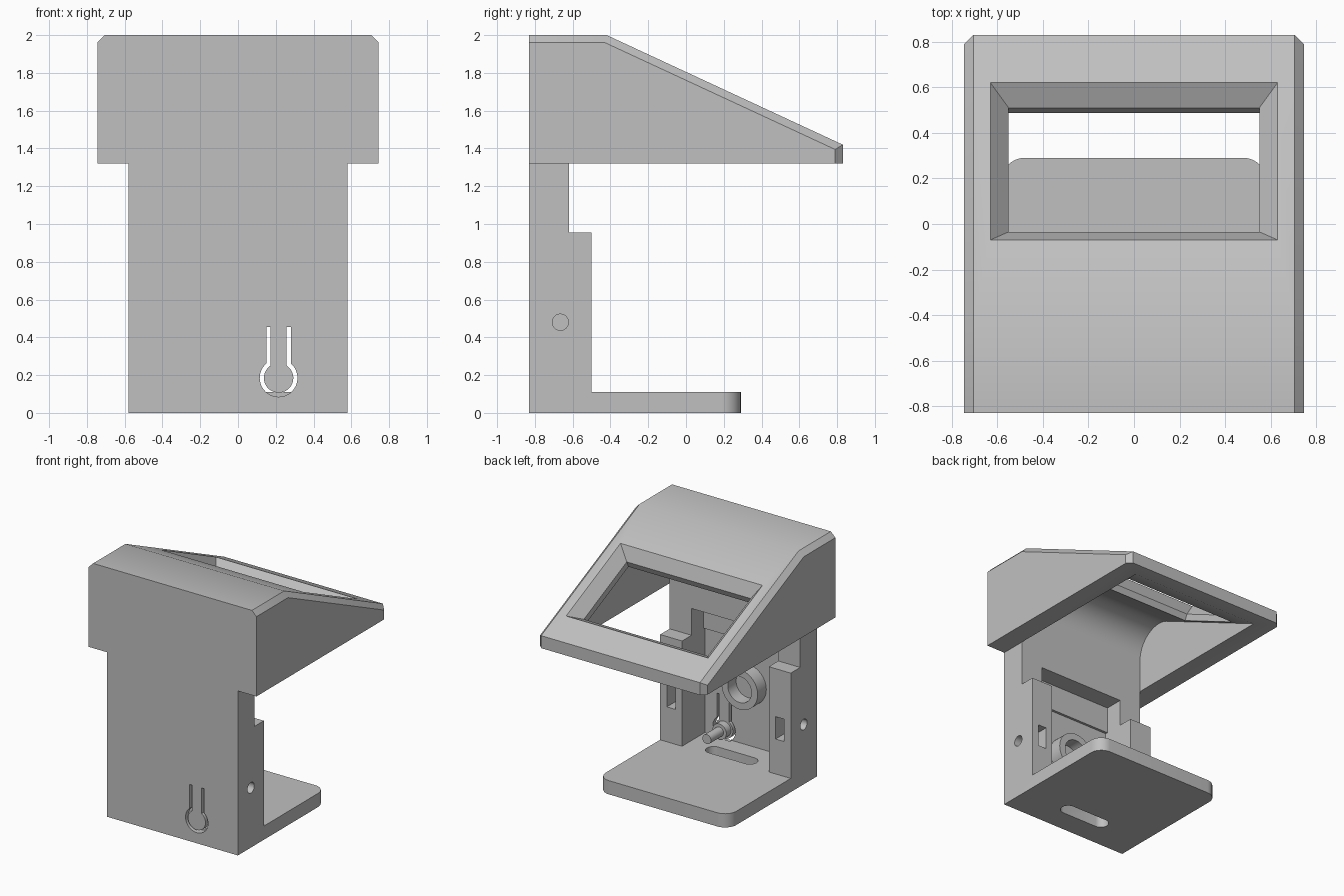
import bpy, bmesh
from math import sin, cos, asin, atan2, pi
from mathutils import Vector, Matrix

cube = bpy.data.objects.get("Cube")
if cube:
    bpy.data.objects.remove(cube, do_unlink=True)

grey = bpy.data.materials.new("light grey plastic")
grey.use_nodes = True
colour = (0.53, 0.53, 0.53, 1)
grey.diffuse_color = colour
grey.node_tree.nodes["Principled BSDF"].inputs["Base Color"].default_value = colour

PLACE = {
    "x": lambda a, b, c: (c, a, b),   # outline in y, z
    "y": lambda a, b, c: (a, c, b),   # outline in x, z
    "z": lambda a, b, c: (a, b, c),   # outline in x, y
}


def loft(name, rings, tweak=None):
    """Solid through matching rings of points, with capped ends."""
    bm = bmesh.new()
    loops = [[bm.verts.new(p) for p in ring] for ring in rings]
    n = len(loops[0])
    for low, high in zip(loops, loops[1:]):
        for i in range(n):
            j = (i + 1) % n
            bm.faces.new((low[i], low[j], high[j], high[i]))
    bm.faces.new(loops[0])
    bm.faces.new(loops[-1])
    if tweak:
        tweak(bm)
    bmesh.ops.recalc_face_normals(bm, faces=bm.faces)
    mesh = bpy.data.meshes.new(name)
    bm.to_mesh(mesh)
    bm.free()
    mesh.materials.append(grey)
    obj = bpy.data.objects.new(name, mesh)
    bpy.context.collection.objects.link(obj)
    return obj


def prism(name, outline, axis, lo, hi, tweak=None):
    return loft(name, [[PLACE[axis](a, b, c) for a, b in outline] for c in (lo, hi)], tweak)


def box(name, x, y, z):
    return prism(name, [(x[0], y[0]), (x[1], y[0]), (x[1], y[1]), (x[0], y[1])], "z", *z)


def arc(cx, cy, r, start, end, steps):
    angles = [start + (end - start) * i / steps for i in range(steps + 1)]
    return [(cx + r * cos(t), cy + r * sin(t)) for t in angles]


def circle(cx, cy, r, steps=40):
    return arc(cx, cy, r, 0, 2 * pi, steps)[:-1]


def activate(obj):
    bpy.ops.object.select_all(action="DESELECT")
    obj.select_set(True)
    bpy.context.view_layer.objects.active = obj


def cut(obj, *cutters):
    for cutter in cutters:
        cutter.hide_render = True
        mod = obj.modifiers.new("cut", "BOOLEAN")
        mod.operation, mod.solver, mod.object = "DIFFERENCE", "EXACT", cutter
        activate(obj)
        bpy.ops.object.modifier_apply(modifier=mod.name)
        bpy.data.objects.remove(cutter, do_unlink=True)


def finish(obj):
    activate(obj)
    bpy.ops.object.shade_smooth_by_angle(angle=pi / 6)


FRONT, BACK = -0.83, 0.83
HALF = 0.58          # half width of the stand
WALL = -0.62         # back face of the upper stand


# Stand: wall, posts and shelf in one profile, shelf corners rounded
def round_shelf(bm):
    edges = [e for e in bm.edges if all(v.co.y > 0.28 for v in e.verts)
             and abs(e.verts[0].co.z - e.verts[1].co.z) > 0.05]
    bmesh.ops.bevel(bm, geom=edges, offset=0.1, segments=10, profile=0.5, affect="EDGES")


stand = prism("stand", [(FRONT, 0), (0.29, 0), (0.29, 0.11), (-0.5, 0.11), (-0.5, 0.955),
                        (WALL, 0.955), (WALL, 1.32), (FRONT, 1.32)], "x", -HALF, HALF, round_shelf)

# Recess between the posts, slightly deeper in its lower part
cut(stand,
    box("upper_recess", (-0.385, 0.385), (-0.77, -0.3), (0.11, 1.17)),
    box("lower_recess", (-0.385, 0.385), (-0.79, -0.4), (0.11, 0.955)))

# Slot and side hole in each post
for side in (-1, 1):
    cut(stand,
        box("post_slot", sorted((side * 0.445, side * 0.52)), (-0.74, -0.4), (0.39, 0.57)),
        prism("side_hole", circle(-0.665, 0.48, 0.043, 24), "x", *sorted((side * 0.48, side * 0.7))))

# Rounded cable slot through the shelf
cut(stand, prism("cable_slot", arc(0.16, -0.58, 0.06, -pi / 2, pi / 2, 12)
                 + arc(-0.16, -0.58, 0.06, pi / 2, 3 * pi / 2, 12), "z", -0.1, 0.2))

# Thin slit that frees a flexible push tab in the front wall
bx, bz, top = 0.215, 0.185, 0.455
outer, inner = asin(0.065 / 0.1), asin(0.043 / 0.078)
slit = ([(bx - 0.065, top)]
        + arc(bx, bz, 0.1, pi / 2 + outer, 5 * pi / 2 - outer, 32)
        + [(bx + 0.065, top), (bx + 0.043, top)]
        + arc(bx, bz, 0.078, 5 * pi / 2 - inner, pi / 2 + inner, 32)
        + [(bx - 0.043, top)])
cut(stand, prism("tab_slit", slit, "y", -0.9, -0.77))
finish(stand)

# Push pin behind the tab
finish(prism("pin_collar", circle(bx, bz, 0.062, 32), "y", -0.8, -0.73))
finish(prism("pin", circle(bx, bz, 0.038, 32), "y", -0.8, -0.57))

# Round socket on the recess wall
socket = prism("round_socket", circle(0, 0.6, 0.16, 48), "y", -0.8, -0.68)
cut(socket, prism("socket_bore", circle(0, 0.6, 0.105, 48), "y", -0.785, -0.6))
finish(socket)


# Hood: sloped prism with chamfered side edges
def chamfer_hood(bm):
    edges = []
    for e in bm.edges:
        a, b = (v.co for v in e.verts)
        if abs(a.x - b.x) < 0.01 and min(a.z, b.z) > 1.4:
            edges.append(e)
        elif abs(a.x - b.x) < 0.01 and min(a.y, b.y) > 0.8:
            edges.append(e)
    bmesh.ops.bevel(bm, geom=edges, offset=0.04, segments=1, profile=0.5, affect="EDGES")


ridge, eave = Vector((-0.42, 2.0)), Vector((BACK, 1.42))
hood = prism("hood", [(FRONT, 1.32), (BACK, 1.32), eave, ridge, (FRONT, 2.0)],
             "x", -0.745, 0.745, chamfer_hood)

# Hollow underside, its ceiling curving down into the stand
tilt = atan2(ridge.y - eave.y, eave.x - ridge.x)
ceiling = lambda y: 1.845 - (y - ridge.x) * sin(tilt) / cos(tilt)
r = 0.22
cy = WALL + r
cz = ceiling(cy + r * sin(tilt)) - r * cos(tilt)
hollow = ([(WALL, 1.2)] + arc(cy, cz, r, pi, pi / 2 - tilt, 14)
          + [(0.9, ceiling(0.9)), (0.9, 1.2)])
cut(hood, prism("hood_hollow", hollow, "x", -HALF, HALF))

# Screen window with bevelled rim, cut square to the slope
mid = 0.275
place = (Matrix.Translation((0, mid, ridge.y - (mid - ridge.x) * sin(tilt) / cos(tilt)))
         @ Matrix.Rotation(-tilt, 4, "X"))
rings = []
for height, grow in ((0.05, 0.125), (-0.089, 0), (-0.22, 0)):
    w, h = 0.55 + grow, 0.3 + grow
    rings.append([place @ Vector((sx * w, sy * h, height))
                  for sx, sy in ((-1, -1), (1, -1), (1, 1), (-1, 1))])
cut(hood, loft("screen_window", rings))
finish(hood)
